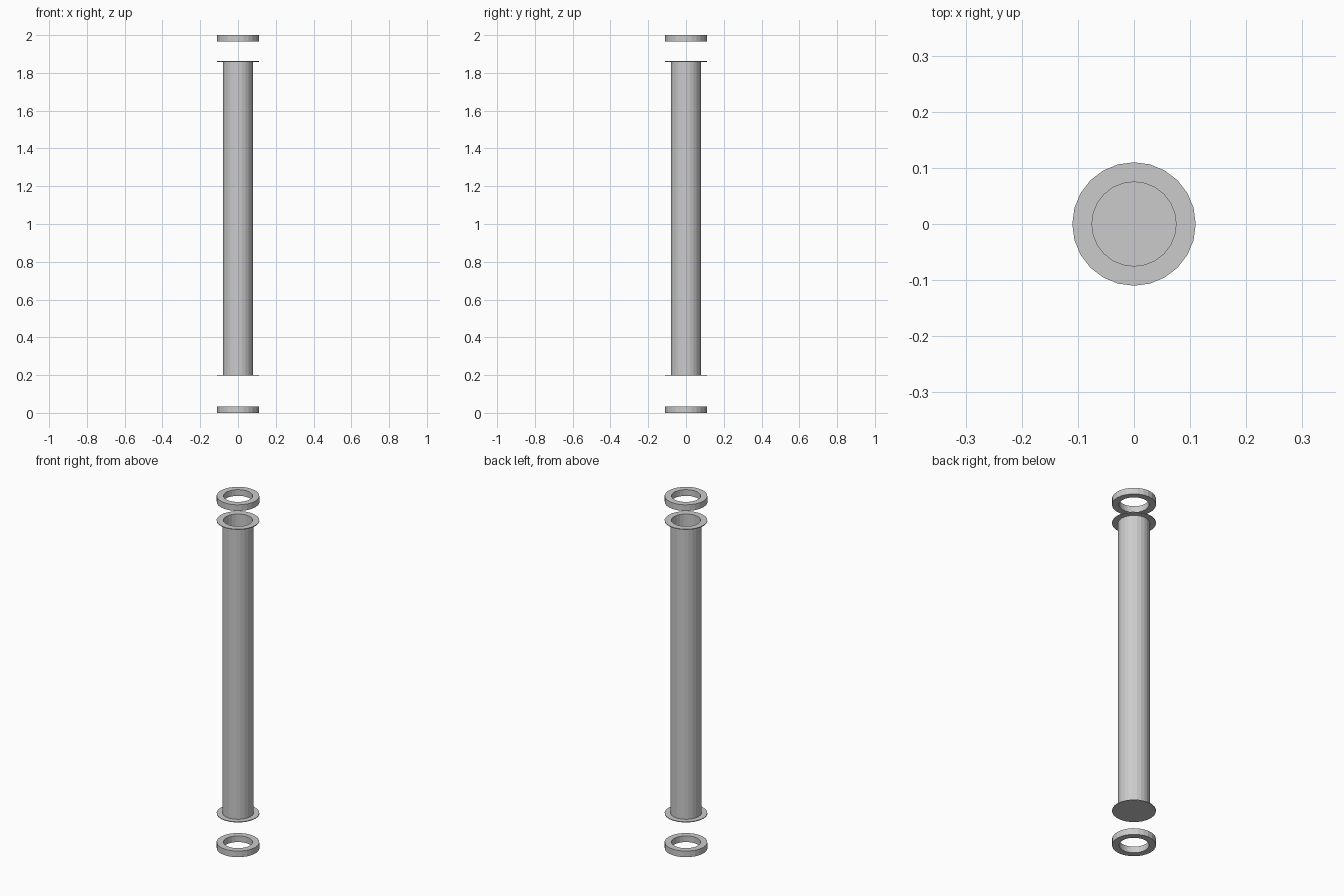
import bpy, bmesh
from math import cos, sin, tau

if "Cube" in bpy.data.objects:
    bpy.data.objects.remove(bpy.data.objects["Cube"])

SIDES = 24
R_OUT, R_BODY, R_IN = 0.11, 0.08, 0.075


def lathe(name, profile, closed=False):
    """Revolve (radius, z) points around z; radius 0 makes a centre point."""
    bm = bmesh.new()
    rows = []
    for r, z in profile:
        if r == 0:
            rows.append([bm.verts.new((0, 0, z))] * SIDES)
        else:
            rows.append([bm.verts.new((r * cos(tau * i / SIDES), r * sin(tau * i / SIDES), z))
                         for i in range(SIDES)])
    pairs = list(zip(rows, rows[1:])) + ([(rows[-1], rows[0])] if closed else [])
    for a, b in pairs:
        for i in range(SIDES):
            j = (i + 1) % SIDES
            quad = (a[i], a[j], b[j], b[i])
            bm.faces.new(list(dict.fromkeys(quad)))
    bmesh.ops.recalc_face_normals(bm, faces=bm.faces)
    mesh = bpy.data.meshes.new(name)
    bm.to_mesh(mesh)
    bm.free()
    obj = bpy.data.objects.new(name, mesh)
    bpy.context.collection.objects.link(obj)
    return obj


# End rings, floating above and below the tube
for name, z0, z1 in (("lower_ring", 0, 0.035), ("upper_ring", 1.965, 2.0)):
    lathe(name, [(R_IN, z0), (R_OUT, z0), (R_OUT, z1), (R_IN, z1)], closed=True)

# Tube with thin flanges: open at the top, closed at the bottom
B, T, F = 0.197, 1.862, 0.004
lathe("flanged_tube", [
    (0, B), (R_OUT, B), (R_OUT, B + F), (R_BODY, B + F),
    (R_BODY, T - F), (R_OUT, T - F), (R_OUT, T), (R_IN, T),
    (R_IN, B + F), (0, B + F)])
